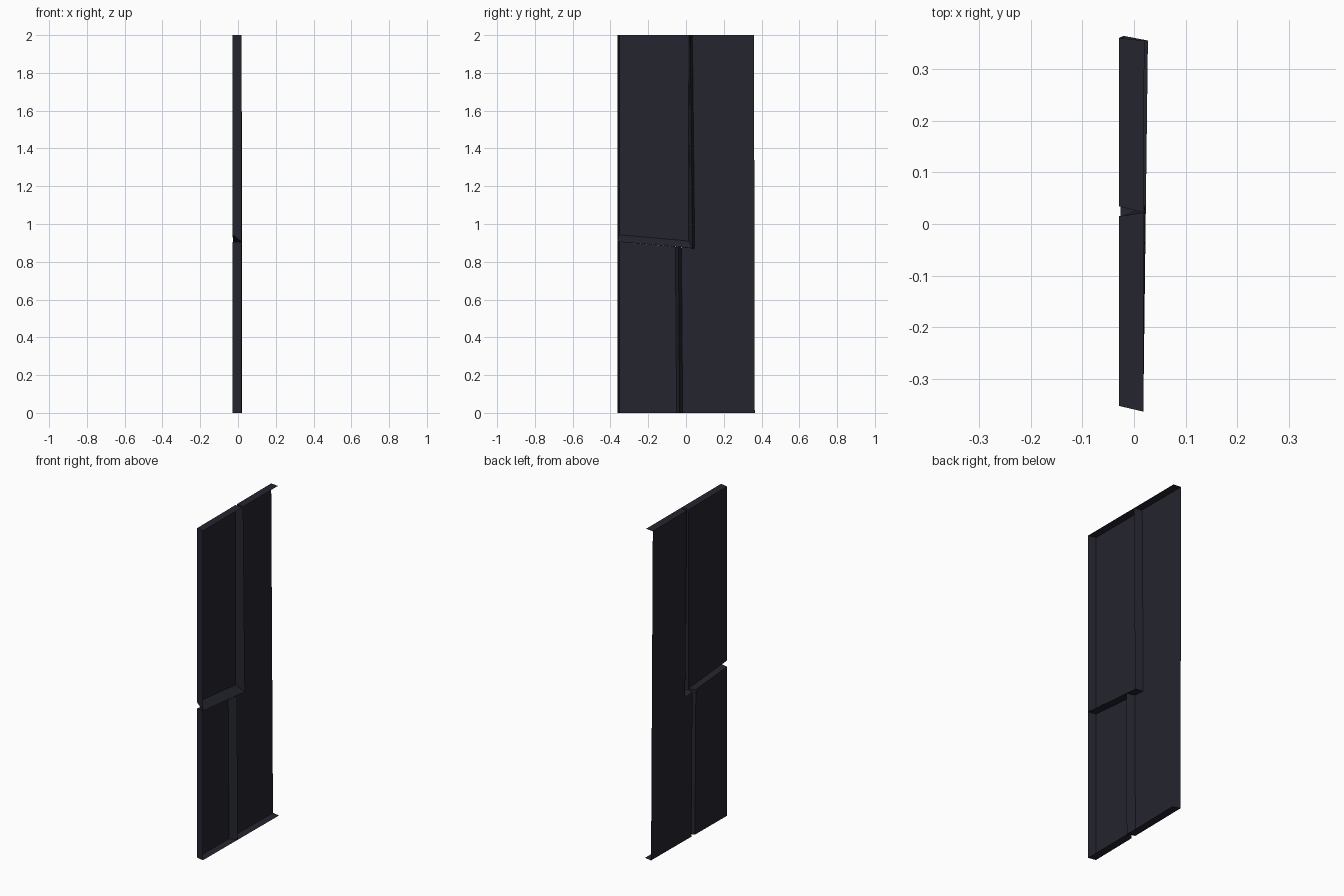
import bpy
import bmesh

HEIGHT = 2.0

old = bpy.data.objects.get("Cube")
if old:
    bpy.data.objects.remove(old, do_unlink=True)

# Dark blue-grey paint used on every panel
paint = bpy.data.materials.new("dark_slate")
paint.use_nodes = True
colour = (0.018, 0.018, 0.028, 1)
paint.diffuse_color = colour
paint.node_tree.nodes["Principled BSDF"].inputs["Base Color"].default_value = colour


def lean(y, z):
    """Slight twist: the rear lower corner drifts sideways."""
    return (1 - z / HEIGHT) * (y + 0.36) / 0.72


def skin_point(y, z):
    return (-0.029 + 0.009 * lean(y, z), y, z)


def rim_point(y, z):
    return (0.018 + 0.002 * (y + 0.36) / 0.72 + 0.007 * lean(y, z), y, z)


def shell(name, skin, rim, open_edges=()):
    """Flat skin with sloped walls running to an open rim."""
    bm = bmesh.new()
    front = [bm.verts.new(skin_point(*p)) for p in skin]
    back = [bm.verts.new(rim_point(*p)) for p in rim]
    bm.faces.new(front[::-1])
    n = len(skin)
    for i in range(n):
        if i not in open_edges:
            j = (i + 1) % n
            bm.faces.new((front[i], front[j], back[j], back[i]))
    bm.normal_update()
    mesh = bpy.data.meshes.new(name)
    bm.to_mesh(mesh)
    bm.free()
    mesh.materials.append(paint)
    obj = bpy.data.objects.new(name, mesh)
    bpy.context.collection.objects.link(obj)


# Shared groove corners, where neighbouring rims meet
groove_top = (0.022, HEIGHT)
groove_corner = (0.035, 0.872)
groove_branch = (-0.04, 0.878)
groove_bottom = (-0.034, 0)
groove_end = (-0.363, 0.906)

# Upper front panel
shell("upper_front_panel",
      [(-0.352, 0.943), (0.013, 0.91), (0.015, HEIGHT), (-0.352, HEIGHT)],
      [groove_end, groove_corner, groove_top, (-0.363, HEIGHT)])

# Lower front panel
shell("lower_front_panel",
      [(-0.352, 0), (-0.05, 0), (-0.056, 0.879), (-0.352, 0.905)],
      [(-0.363, 0), groove_bottom, groove_branch, groove_end])

# Stepped rear panel, without a wall along its outer edge
shell("rear_panel",
      [(-0.018, 0), (0.364, 0), (0.36, HEIGHT), (0.034, HEIGHT),
       (0.046, 0.87), (-0.024, 0.876)],
      [groove_bottom, (0.355, 0), (0.355, HEIGHT), groove_top,
       groove_corner, groove_branch],
      open_edges=(1,))
